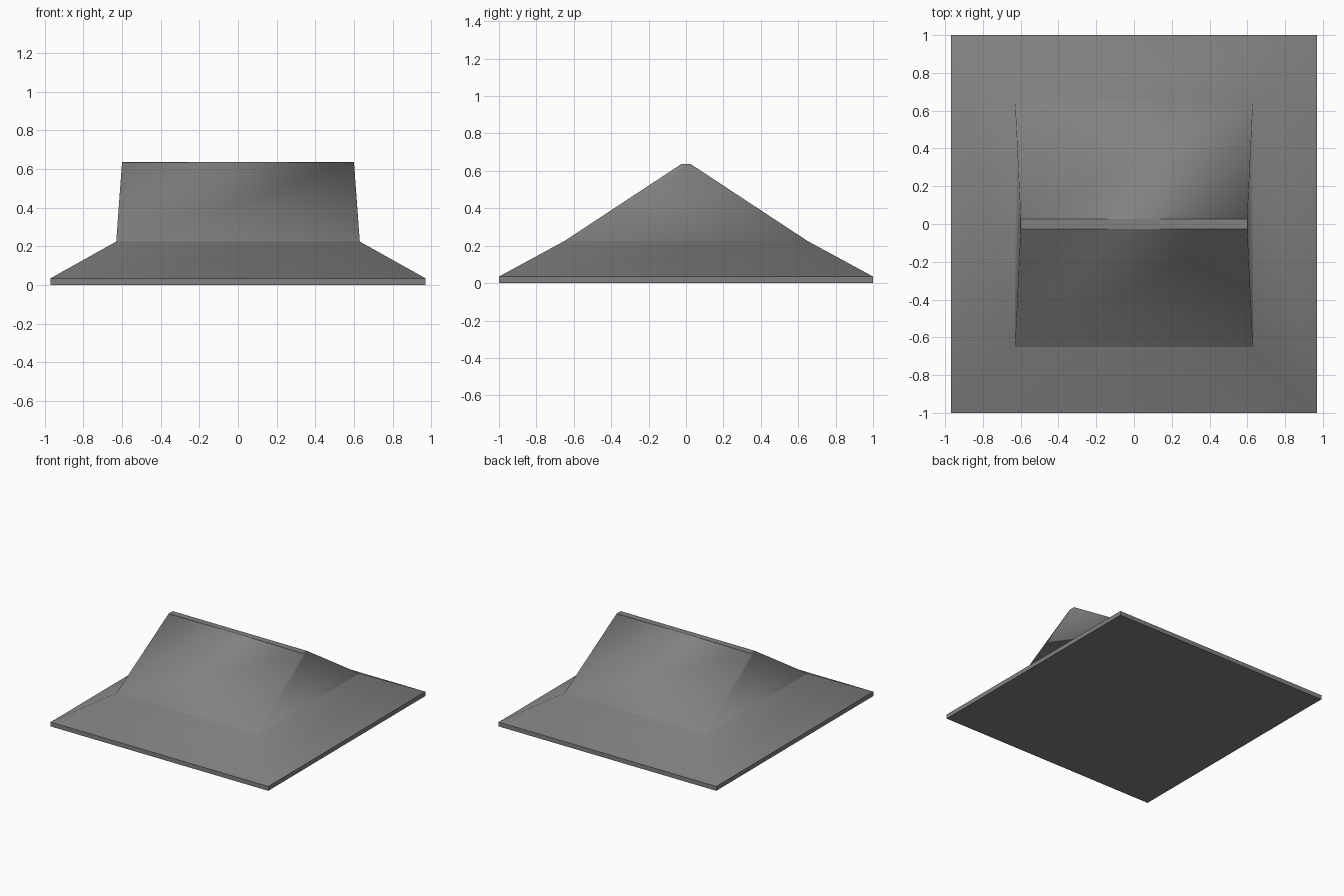
import bpy
import bmesh

cube = bpy.data.objects.get("Cube")
if cube:
    bpy.data.objects.remove(cube, do_unlink=True)

# Single slate grey for the whole roof
slate = bpy.data.materials.new("slate_grey")
slate.use_nodes = True
colour = (0.22, 0.22, 0.22, 1)
slate.diffuse_color = colour
slate.node_tree.nodes["Principled BSDF"].inputs["Base Color"].default_value = colour


def loft(name, rings, cap_bottom=False, cap_top=False, smooth=False):
    """Stack rectangles given as (half width, half depth, height)."""
    bm = bmesh.new()
    loops = [[bm.verts.new((sx * w, sy * d, z))
              for sx, sy in ((-1, -1), (1, -1), (1, 1), (-1, 1))]
             for w, d, z in rings]
    for low, high in zip(loops, loops[1:]):
        for i in range(4):
            j = (i + 1) % 4
            face = bm.faces.new((low[i], low[j], high[j], high[i]))
            face.smooth = smooth
    if cap_bottom:
        bm.faces.new(reversed(loops[0]))
    if cap_top:
        bm.faces.new(loops[-1])
    mesh = bpy.data.meshes.new(name)
    bm.to_mesh(mesh)
    bm.free()
    mesh.materials.append(slate)
    obj = bpy.data.objects.new(name, mesh)
    bpy.context.collection.objects.link(obj)
    return obj


# Cross-sections from the ground to the ridge
ground = (0.97, 1.0, 0.0)
eave = (0.97, 1.0, 0.035)
fold = (0.63, 0.65, 0.225)
ridge = (0.6, 0.027, 0.635)

# Flat slab edge, shallow skirt, steep gabled top, narrow ridge strip
loft("eave_slab", [ground, eave], cap_bottom=True)
loft("lower_skirt", [eave, fold], smooth=True)
loft("upper_roof", [fold, ridge], smooth=True)
loft("ridge_strip", [ridge, (0.6, 0.026, 0.636)], cap_top=True)
